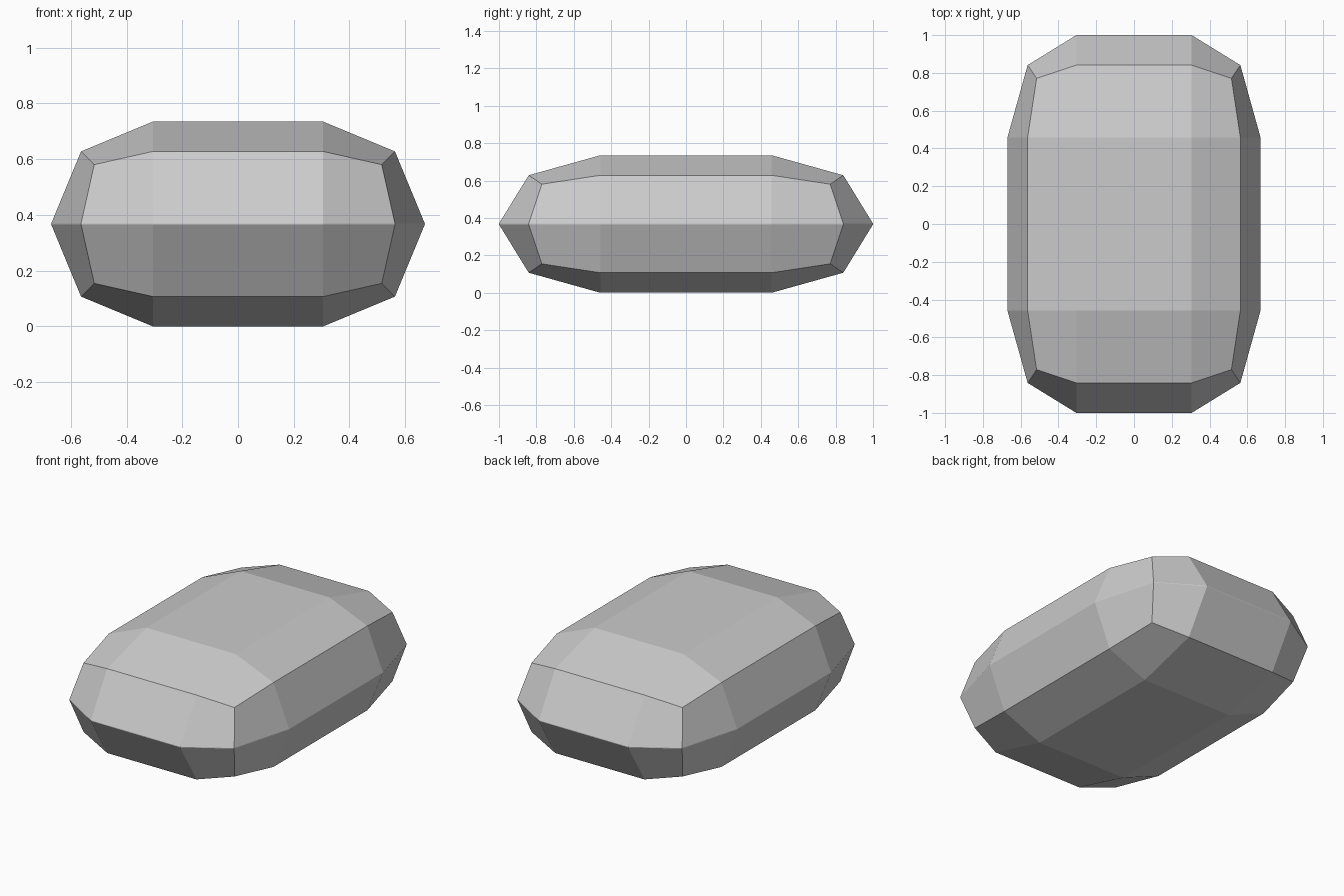
import bpy
import bmesh
from mathutils import Vector

if "Cube" in bpy.data.objects:
    bpy.data.objects.remove(bpy.data.objects["Cube"])

# Straight half-lengths and corner radii of the rounded block
FLAT = (0.305, 0.458, 0.002)
RADIUS = (0.365, 0.542, 0.3655)
CENTRE_Z = 0.3675
SIGN = (-1, 0, 0, 1)      # direction on the corner sphere per lattice step
SIDE = (-1, -1, 1, 1)     # which end of the straight section


def lattice_point(ijk):
    d = Vector([SIGN[i] for i in ijk]).normalized()
    p = [SIDE[i] * FLAT[a] + RADIUS[a] * d[a] for a, i in enumerate(ijk)]
    return Vector(p) + Vector((0, 0, CENTRE_Z))


# Faceted rounded block: a 3 x 3 patch on each of six sides
bm = bmesh.new()
verts = {}
for axis in range(3):
    u, v = (axis + 1) % 3, (axis + 2) % 3
    for end in (0, 3):
        for i in range(3):
            for j in range(3):
                corners = []
                for du, dv in ((0, 0), (1, 0), (1, 1), (0, 1)):
                    key = [0, 0, 0]
                    key[axis], key[u], key[v] = end, i + du, j + dv
                    key = tuple(key)
                    if key not in verts:
                        verts[key] = bm.verts.new(lattice_point(key))
                    corners.append(verts[key])
                if end == 0:
                    corners.reverse()
                bm.faces.new(corners)
bmesh.ops.recalc_face_normals(bm, faces=bm.faces[:])

mesh = bpy.data.meshes.new("rounded_block")
bm.to_mesh(mesh)
bm.free()

grey = bpy.data.materials.new("light grey")
grey.diffuse_color = (0.6, 0.6, 0.6, 1)
grey.use_nodes = True
grey.node_tree.nodes["Principled BSDF"].inputs["Base Color"].default_value = grey.diffuse_color
mesh.materials.append(grey)

block = bpy.data.objects.new("rounded_block", mesh)
bpy.context.collection.objects.link(block)
